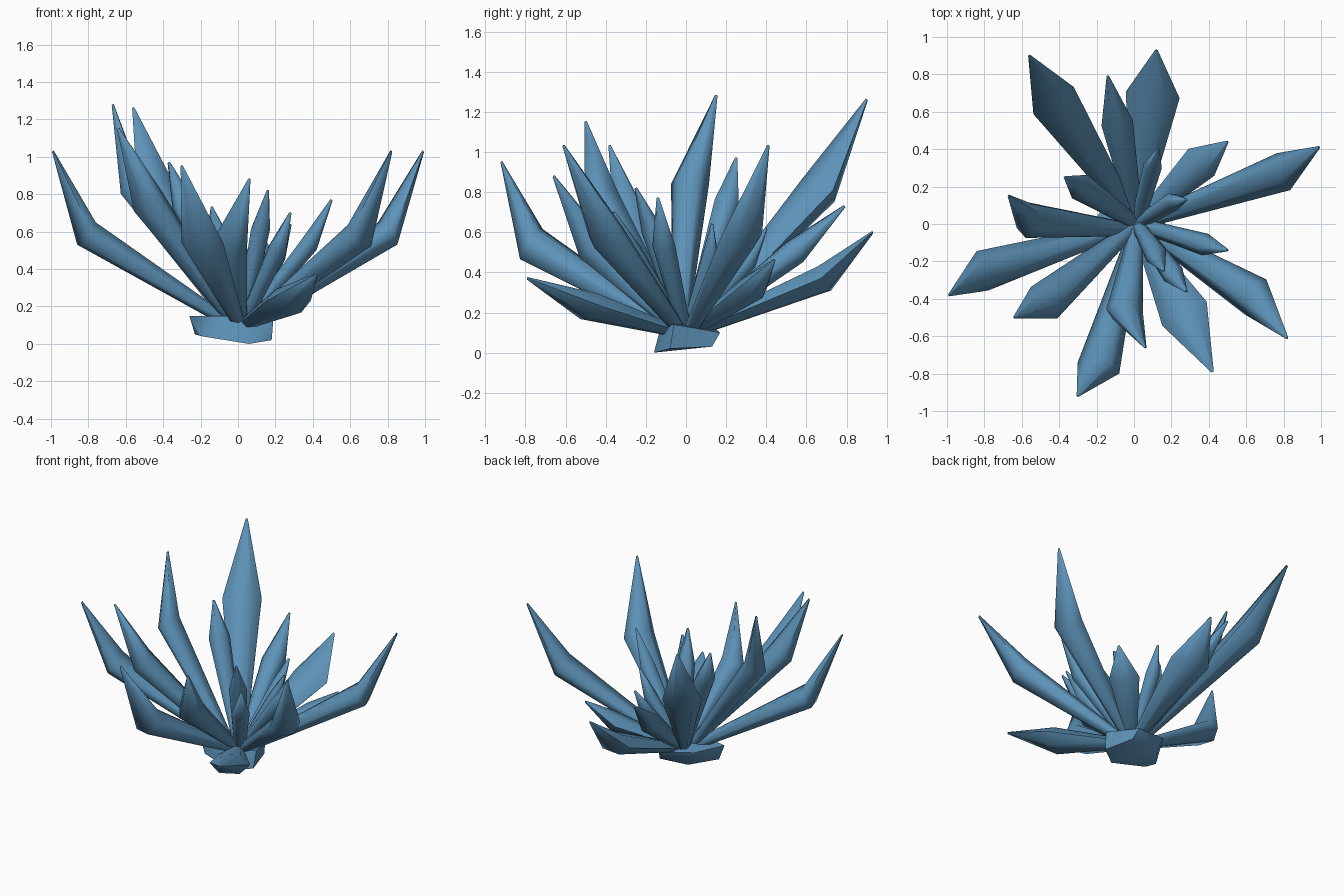
import bpy, bmesh, math
from mathutils import Vector

if "Cube" in bpy.data.objects:
    bpy.data.objects.remove(bpy.data.objects["Cube"])

blue = bpy.data.materials.new("crystal blue")
blue.diffuse_color = (0.11, 0.29, 0.48, 1)
blue.use_nodes = True
blue.node_tree.nodes["Principled BSDF"].inputs["Base Color"].default_value = blue.diffuse_color


def add_object(name, bm, angle):
    bmesh.ops.recalc_face_normals(bm, faces=bm.faces)
    mesh = bpy.data.meshes.new(name)
    bm.to_mesh(mesh)
    bm.free()
    mesh.materials.append(blue)
    ob = bpy.data.objects.new(name, mesh)
    bpy.context.collection.objects.link(ob)
    bpy.ops.object.select_all(action='DESELECT')
    ob.select_set(True)
    bpy.context.view_layer.objects.active = ob
    bpy.ops.object.shade_smooth_by_angle(angle=math.radians(angle))
    return ob


def crystal(name, tip, shoulder, width, thick, root_shift=(0.015, 0), sides=6):
    """Tapered shaft widening to a shoulder ring, then a skewed, slightly blunt point."""
    tip, c = Vector(tip), Vector(shoulder)
    root = Vector((c.x * 0.06 + root_shift[0], c.y * 0.06 + root_shift[1], 0.105))
    axis = (c - root).normalized()
    side = axis.cross(Vector((0, 0, 1))).normalized()
    up = side.cross(axis)
    bm = bmesh.new()

    def ring(center, w, t):
        return [bm.verts.new(center + side * w * math.cos(a) + up * t * math.sin(a))
                for a in (2 * math.pi * i / sides for i in range(sides))]

    rings = [ring(root, 0.036, 0.03), ring(c, width, thick), ring(tip, 0.007, 0.007)]
    bm.faces.new(rings[0])
    bm.faces.new(rings[2])
    for low, high in zip(rings, rings[1:]):
        for i in range(sides):
            j = (i + 1) % sides
            bm.faces.new((low[i], low[j], high[j], high[i]))
    return add_object(name, bm, 75)


# Large outer crystals: tip, shoulder centre, half width, half thickness
crystal("back_left_crystal", (-.56, .90, 1.26), (-.43, .66, .81), .13, .09)
crystal("back_crystal", (-.14, .79, .73), (-.09, .54, .50), .085, .07)
crystal("back_low_crystal", (.12, .93, .60), (.10, .69, .37), .145, .075)
crystal("right_crystal", (.99, .41, 1.03), (.80, .28, .59), .105, .08)
crystal("front_right_crystal", (.82, -.61, 1.03), (.65, -.39, .58), .11, .08)
crystal("front_low_crystal", (.42, -.79, .37), (.27, -.48, .23), .135, .075, (.02, -.02))
crystal("front_crystal", (.06, -.66, .88), (-.05, -.47, .53), .10, .09)
crystal("front_left_crystal", (-.30, -.92, .95), (-.19, -.77, .54), .115, .10)
crystal("left_front_crystal", (-.64, -.50, 1.15), (-.48, -.42, .76), .11, .085)
crystal("left_crystal", (-.99, -.38, 1.03), (-.81, -.25, .59), .11, .08)
crystal("left_tall_crystal", (-.67, .15, 1.28), (-.57, .02, .84), .095, .075, (0, -.03))

# Small inner crystals
crystal("inner_left_crystal", (-.37, .25, .97), (-.29, .20, .74), .075, .06)
crystal("inner_front_crystal", (.28, -.36, .70), (.21, -.27, .50), .06, .05)
crystal("inner_centre_crystal", (.16, -.25, .82), (.12, -.17, .61), .06, .05)
crystal("inner_back_right_crystal", (.50, .44, .46), (.36, .33, .32), .10, .06)
crystal("inner_back_crystal", (.13, .40, .62), (.10, .31, .45), .05, .045)
crystal("inner_right_crystal", (.50, -.14, .77), (.38, -.11, .53), .06, .05)
crystal("inner_core_crystal", (.28, .13, .64), (.21, .12, .47), .05, .045)

# Faceted base rock
bm = bmesh.new()
for p in [(-.23, -.05, .05), (-.19, -.11, .04), (.06, -.16, 0), (.18, -.08, .02),
          (.12, .13, .03), (-.10, .12, .04), (-.26, -.07, .15), (-.05, -.12, .15),
          (.19, -.06, .14), (.10, .17, .10), (-.15, .12, .14)]:
    bm.verts.new(p)
bmesh.ops.convex_hull(bm, input=bm.verts)
add_object("base_rock", bm, 60)
